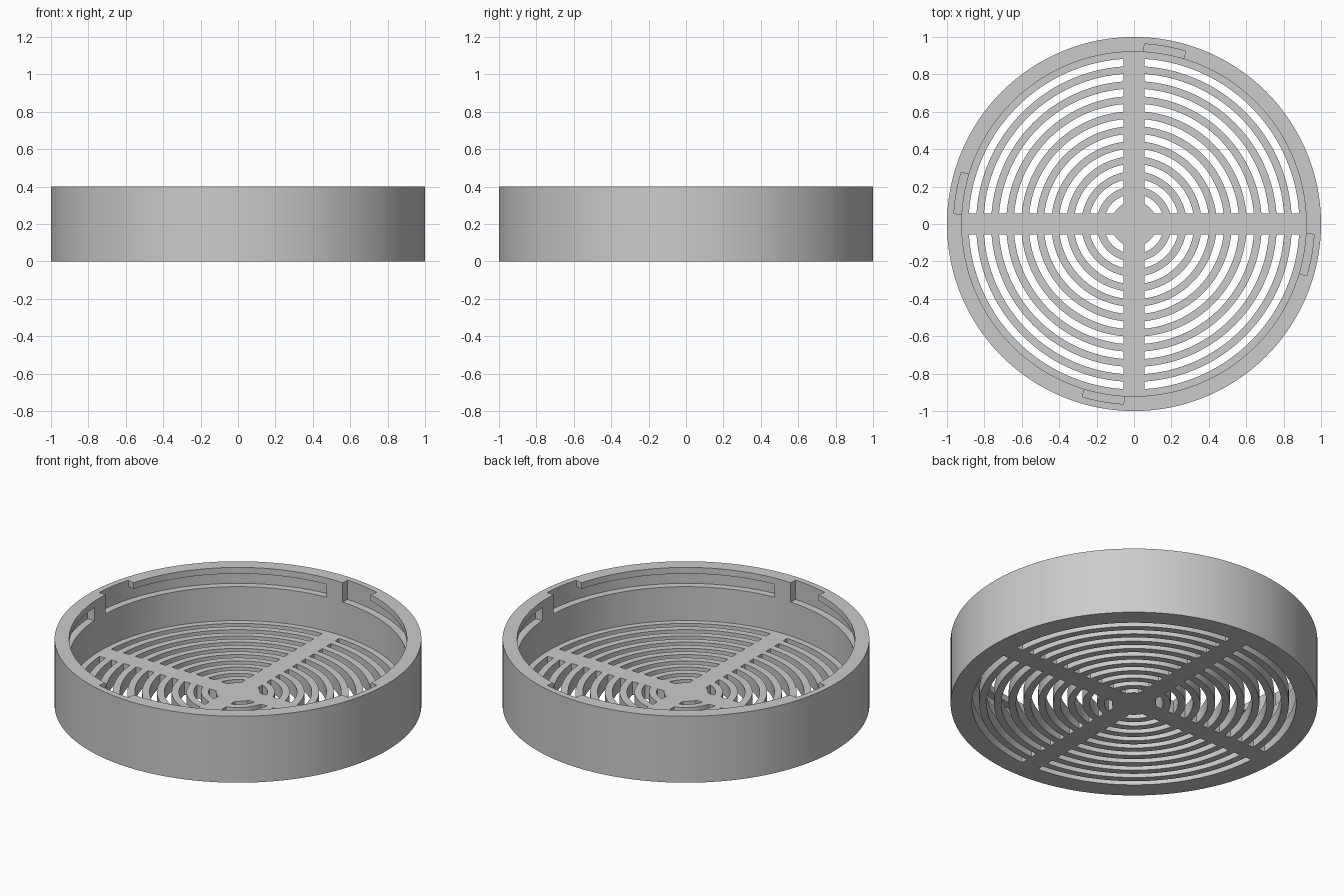
import bpy, bmesh, math

cube = bpy.data.objects.get("Cube")
if cube:
    bpy.data.objects.remove(cube)

HEIGHT, FLOOR, INNER = 0.4, 0.08, 0.921
UNIT = 0.0402            # width of one grille slot and of one ring
SPOKE = 0.056            # half width of the cross arms
SEGMENTS = 192

grey = bpy.data.materials.new("grey plastic")
grey.use_nodes = True
colour = (0.6, 0.6, 0.6, 1)
grey.diffuse_color = colour
grey.node_tree.nodes["Principled BSDF"].inputs["Base Color"].default_value = colour


def make_object(name, bm):
    bmesh.ops.recalc_face_normals(bm, faces=bm.faces)
    mesh = bpy.data.meshes.new(name)
    bm.to_mesh(mesh)
    bm.free()
    mesh.materials.append(grey)
    obj = bpy.data.objects.new(name, mesh)
    bpy.context.collection.objects.link(obj)
    return obj


def add_disc(bm, radius, low, high):
    made = bmesh.ops.create_cone(bm, cap_ends=True, segments=SEGMENTS,
                                 radius1=radius, radius2=radius, depth=high - low)
    bmesh.ops.translate(bm, verts=made["verts"], vec=(0, 0, (low + high) / 2))


def sweep(bm, sections):
    """Skin a closed solid through four-point sections of (radius, angle, z)."""
    rings = [[bm.verts.new((r * math.cos(a), r * math.sin(a), z)) for r, a, z in s]
             for s in sections]
    for one, two in zip(rings, rings[1:]):
        for i in range(4):
            j = (i + 1) % 4
            bm.faces.new((one[i], one[j], two[j], two[i]))
    bm.faces.new(rings[0])
    bm.faces.new(rings[-1])


def block(r0, r1, z0, z1, a0, a1):
    return [(r0, a0, z0), (r1, a1, z0), (r1, a1, z1), (r0, a0, z1)]


# Cup body
bm = bmesh.new()
add_disc(bm, 1, 0, HEIGHT)
cup = make_object("drain_cup", bm)

# Hollow of the cup
bm = bmesh.new()
add_disc(bm, INNER, FLOOR, 0.6)
hollow = make_object("hollow_cutter", bm)

# Curved grille slots, ending parallel to the cross arms
bm = bmesh.new()
for quarter in range(4):
    turn = quarter * math.pi / 2
    for k in range(10):
        r0 = UNIT * (3 + 2 * k)
        r1 = r0 + UNIT
        e0, e1 = math.asin(SPOKE / r0), math.asin(SPOKE / r1)
        steps = 16 + 3 * k
        sections = []
        for i in range(steps + 1):
            t = i / steps
            sections.append(block(r0, r1, -0.1, 0.2,
                                  turn + e0 + t * (math.pi / 2 - 2 * e0),
                                  turn + e1 + t * (math.pi / 2 - 2 * e1)))
        sweep(bm, sections)
slots = make_object("slot_cutter", bm)

# Twist-lock grooves: a long channel under the rim with an open entry at one end
bm = bmesh.new()
for quarter in range(4):
    start = 3.3 + 90 * quarter
    stations = [(start + 70 * i / 40, 0.362) for i in range(41)]
    stations += [(start + 70.03 + 13.37 * i / 8, 0.5) for i in range(9)]
    sweep(bm, [block(0.85, 0.964, 0.284, top, math.radians(a), math.radians(a))
               for a, top in stations])
grooves = make_object("groove_cutter", bm)

# Cut everything out of the body and drop the cutters
cutters = [hollow, slots, grooves]
for cutter in cutters:
    cutter.hide_render = True
    mod = cup.modifiers.new(cutter.name, "BOOLEAN")
    mod.operation = "DIFFERENCE"
    mod.solver = "EXACT"
    mod.object = cutter
graph = bpy.context.evaluated_depsgraph_get()
result = bpy.data.meshes.new_from_object(cup.evaluated_get(graph))
cup.modifiers.clear()
cup.data = result
for cutter in cutters:
    bpy.data.objects.remove(cutter)

# Smooth the round walls, keep the edges crisp
bpy.ops.object.select_all(action="DESELECT")
cup.select_set(True)
bpy.context.view_layer.objects.active = cup
bpy.ops.object.shade_smooth_by_angle(angle=math.radians(30))
